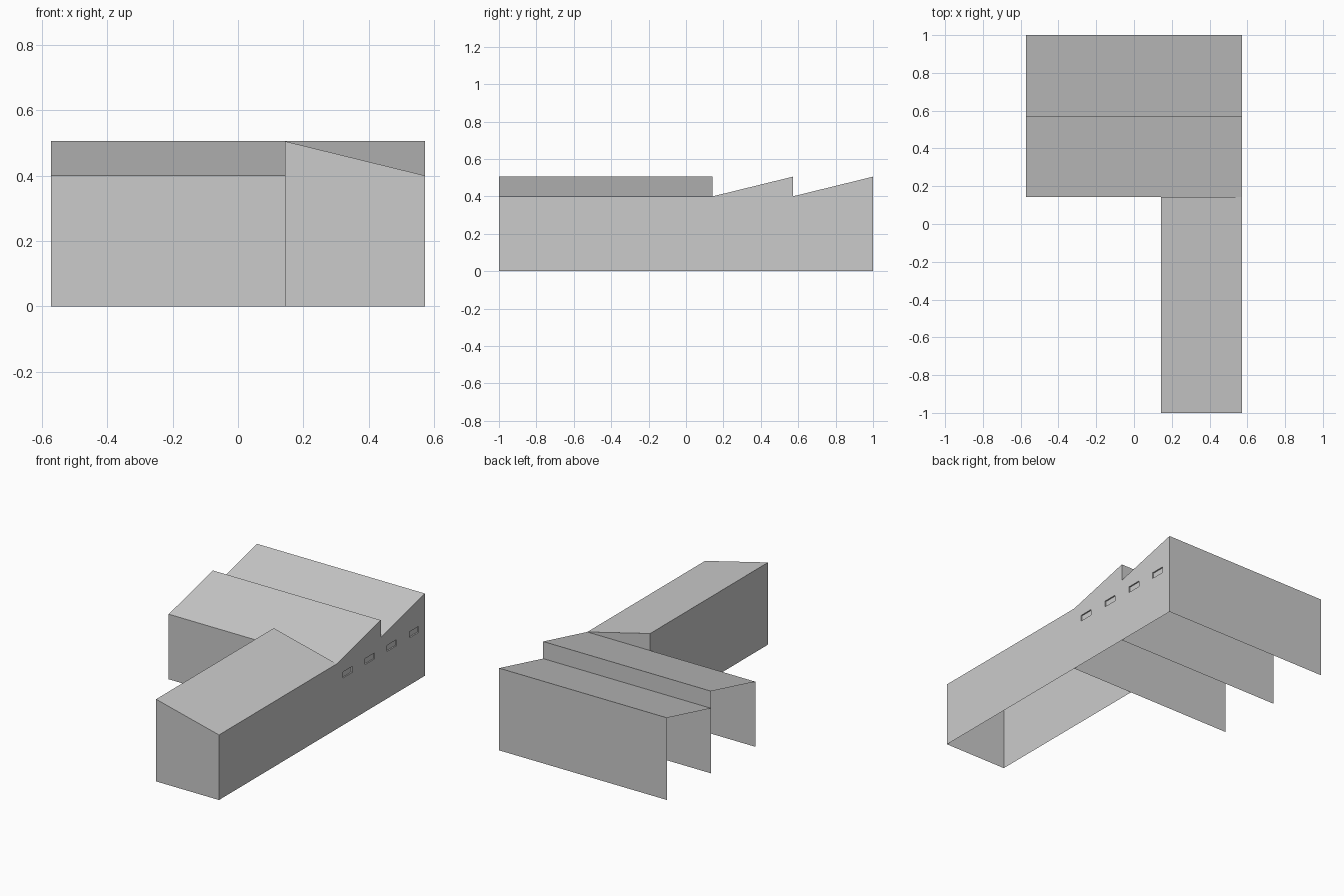
import bpy, bmesh

if "Cube" in bpy.data.objects:
    bpy.data.objects.remove(bpy.data.objects["Cube"])

W, D = 0.571, 1.0          # half width, half depth
S = 0.143                  # inner corner of the L plan
EAVE, RIDGE = 0.4, 0.505
BAY = (D - S) / 2


def add_object(name, bm):
    bm.normal_update()
    mesh = bpy.data.meshes.new(name)
    bm.to_mesh(mesh)
    bm.free()
    obj = bpy.data.objects.new(name, mesh)
    bpy.context.collection.objects.link(obj)
    return obj


def sheet(name, *polys):
    """Thin surface made of the given polygons."""
    bm = bmesh.new()
    for pts in polys:
        bm.faces.new([bm.verts.new(p) for p in pts])
    bmesh.ops.remove_doubles(bm, verts=bm.verts, dist=1e-5)
    return add_object(name, bm)


def wall_x(name, y, top, facing):
    """Full-width wall at depth y, facing -1 (front) or +1 (back)."""
    a = W * facing
    sheet(name, [(a, y, 0), (-a, y, 0), (-a, y, top), (a, y, top)])


# Main hall: cross walls, open at the left end
wall_x("hall_front_wall", S, EAVE, -1)
wall_x("hall_middle_wall", S + BAY, RIDGE, 1)
wall_x("hall_back_wall", D, RIDGE, 1)

# Main hall: sawtooth roof slopes
for i in range(2):
    y0, y1 = S + i * BAY, S + (i + 1) * BAY
    sheet(f"hall_roof_{i + 1}",
          [(-W, y0, EAVE), (W, y0, EAVE), (W, y1, RIDGE), (-W, y1, RIDGE)])
    # Triangular gable on the long side wall
    sheet(f"hall_gable_{i + 1}", [(W, y0, EAVE), (W, y1, EAVE), (W, y1, RIDGE)])

# Front wing: left wall, sloping end wall, roof and rear gable
sheet("wing_left_wall",
      [(S, S, 0), (S, -D, 0), (S, -D, RIDGE), (S, S, RIDGE)])
sheet("wing_front_wall",
      [(S, -D, 0), (W, -D, 0), (W, -D, EAVE), (S, -D, RIDGE)])
sheet("wing_roof",
      [(S, -D, RIDGE), (W, -D, EAVE), (W, S, EAVE), (S, S, RIDGE)])
sheet("wing_rear_gable", [(W, S, EAVE), (S, S, EAVE), (S, S, RIDGE)])

# Long right wall with a row of four shallow slot windows
bm = bmesh.new()
bm.faces.new([bm.verts.new(p) for p in
              [(W, -D, 0), (W, D, 0), (W, D, EAVE), (W, -D, EAVE)]])
centres = [S + BAY / 2 * (i + 0.5) for i in range(4)]
half, z0, z1 = 0.045, 0.29, 0.327
cuts = [((W, c + s * half, 0), (0, 1, 0)) for c in centres for s in (-1, 1)]
cuts += [((W, 0, z), (0, 0, 1)) for z in (z0, z1)]
for co, no in cuts:
    bmesh.ops.bisect_plane(bm, geom=bm.verts[:] + bm.edges[:] + bm.faces[:],
                           plane_co=co, plane_no=no)
windows = []
for f in bm.faces:
    m = f.calc_center_median()
    if z0 < m.z < z1 and any(abs(m.y - c) < half * 0.5 for c in centres):
        windows.append(f)
recessed = bmesh.ops.extrude_discrete_faces(bm, faces=windows)["faces"]
bmesh.ops.translate(bm, vec=(-0.008, 0, 0),
                    verts=list({v for f in recessed for v in f.verts}))
add_object("right_wall", bm)
